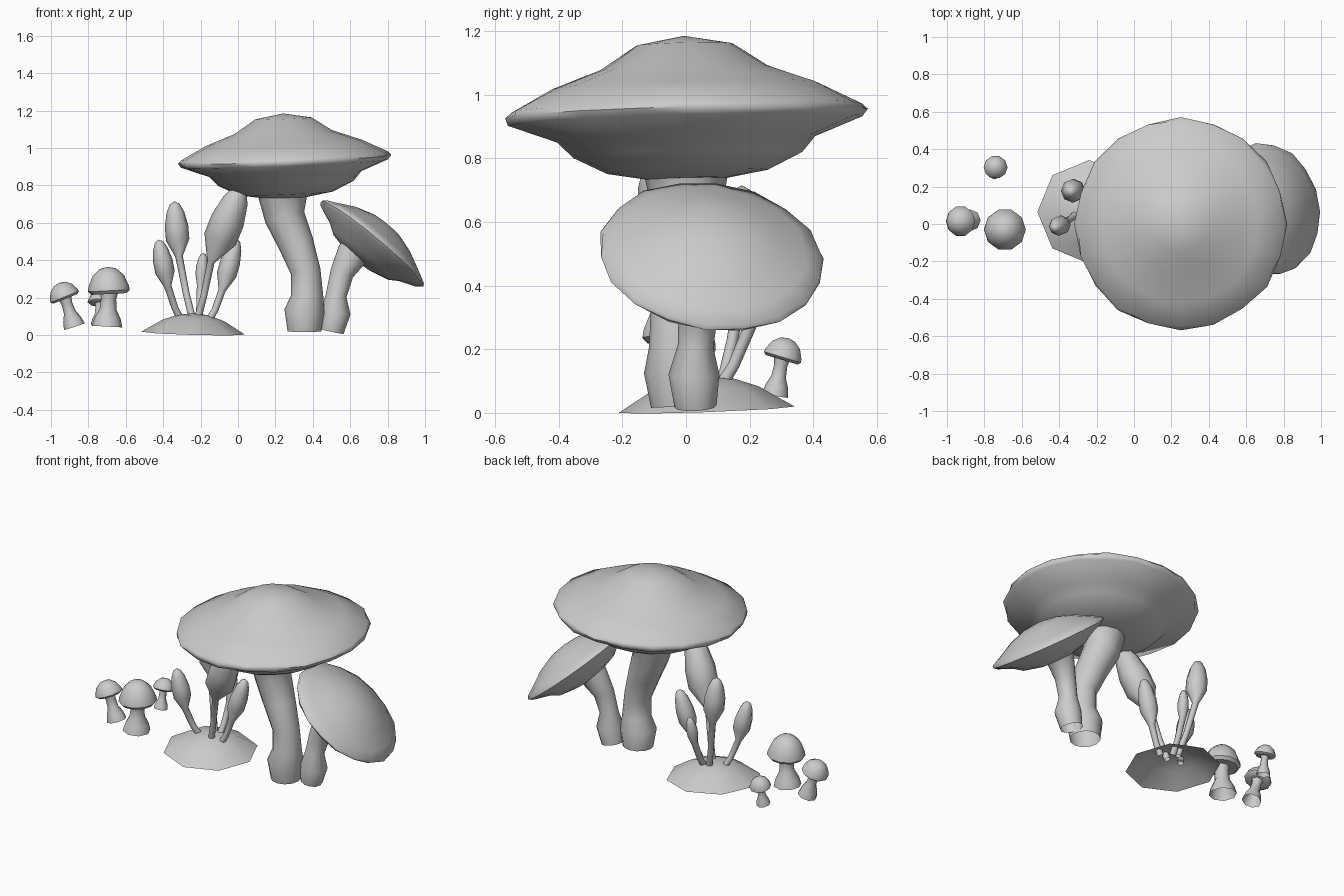
import bpy, bmesh, math
from mathutils import Vector

cube = bpy.data.objects.get("Cube")
if cube:
    bpy.data.objects.remove(cube, do_unlink=True)

GREY = (0.6, 0.6, 0.6, 1)
mat = bpy.data.materials.new("plain grey")
mat.use_nodes = True
mat.diffuse_color = GREY
bsdf = mat.node_tree.nodes["Principled BSDF"]
bsdf.inputs["Base Color"].default_value = GREY
bsdf.inputs["Roughness"].default_value = 0.8
UP = Vector((0, 0, 1))


def loft(name, rings, sides, wave=0):
    """Skin rings of (centre, axis, radius); a zero radius closes to a point."""
    bm = bmesh.new()
    loops = []
    for k, (centre, axis, radius) in enumerate(rings):
        if radius == 0:
            loops.append([bm.verts.new(centre)] * sides)
            continue
        turn = UP.rotation_difference(axis)
        loop = []
        for i in range(sides):
            a = math.tau * i / sides
            r = radius * (1 + wave * math.sin(2.4 * i + 1.7 * k))
            spoke = Vector((math.cos(a) * r, math.sin(a) * r, 0))
            loop.append(bm.verts.new(centre + turn @ spoke))
        loops.append(loop)
    for low, high in zip(loops, loops[1:]):
        for i in range(sides):
            j = (i + 1) % sides
            corners = list(dict.fromkeys((low[i], low[j], high[j], high[i])))
            bm.faces.new(corners)
    bmesh.ops.recalc_face_normals(bm, faces=bm.faces)
    mesh = bpy.data.meshes.new(name)
    bm.to_mesh(mesh)
    bm.free()
    mesh.materials.append(mat)
    obj = bpy.data.objects.new(name, mesh)
    bpy.context.collection.objects.link(obj)
    bpy.ops.object.select_all(action='DESELECT')
    obj.select_set(True)
    bpy.context.view_layer.objects.active = obj
    bpy.ops.object.shade_smooth_by_angle(angle=math.radians(50))
    return obj


def tube(name, points, sides=10):
    """Bent tube through (x, y, z, radius) points."""
    path = [Vector(p[:3]) for p in points]
    rings = []
    for i, p in enumerate(points):
        axis = path[min(i + 1, len(path) - 1)] - path[max(i - 1, 0)]
        rings.append((path[i], axis.normalized(), p[3]))
    return loft(name, rings, sides)


def turned(name, centre, axis, profile, sides, wave=0):
    """Profile of (radius, height) turned about a tilted axis."""
    axis, centre = Vector(axis).normalized(), Vector(centre)
    return loft(name, [(centre + axis * h, axis, r) for r, h in profile], sides, wave)


def bud(name, base, neck, tip, radius):
    """Thin stalk with a swollen, rounded head."""
    base, neck, tip = Vector(base), Vector(neck), Vector(tip)
    bend = base.lerp(neck, 0.5) + Vector((0, 0, -0.02))
    points = [(*base, 0.02), (*bend, 0.018), (*neck, 0.02)]
    for t, k in ((0.3, 0.95), (0.55, 0.95), (0.8, 0.72), (0.95, 0.4), (1, 0)):
        points.append((*neck.lerp(tip, t), radius * k))
    tube(name, points, 8)


def small_mushroom(name, foot, top, foot_radius, cap_axis, cap_radius, cap_height):
    """Flared stem with a rounded cap."""
    foot, top = Vector(foot), Vector(top)
    flare = ((0, 1), (0.25, 0.85), (0.5, 0.55), (0.8, 0.5), (1.1, 0.65))
    tube(name + "_stem", [(*foot.lerp(top, t), foot_radius * k) for t, k in flare], 8)
    shape = ((0, 1), (0.45, 0.9), (0.75, 0.62), (0.97, 0.15), (1.0, 0.8),
             (0.85, 0), (0.4, -0.08), (0, -0.02))
    shape = ((0, 1), (0.4, 0.92), (0.75, 0.65), (0.97, 0.22), (1, 0.05),
             (0.85, -0.08), (0.4, -0.05), (0, 0))
    turned(name + "_cap", top, cap_axis,
           [(r * cap_radius, h * cap_height) for r, h in shape], 10)


# Large mushroom
tube("large_stem", [(.355, -.02, .02, .09), (.355, -.025, .13, .107), (.37, -.03, .21, .086),
                    (.362, -.03, .34, .08), (.31, -.02, .49, .095), (.25, 0, .63, .108),
                    (.24, 0, .74, .13), (.24, 0, .79, .15)], 12)
turned("large_cap", (.25, 0, .935), (-.04, -.027, 1),
       [(0, .25), (.15, .223), (.26, .15), (.42, .093), (.555, .022), (.565, .005),
        (.555, -.018), (.41, -.075), (.36, -.125), (.25, -.178), (.12, -.2), (0, -.2)],
       20, .012)

# Leaning mushroom
tube("leaning_stem", [(.5, .03, .02, .066), (.522, .025, .12, .08), (.525, .03, .21, .056),
                      (.555, .04, .33, .063), (.61, .06, .43, .085), (.65, .07, .47, .1)], 12)
turned("leaning_cap", (.72, .08, .495), (.83, .155, 1),
       [(0, .125), (.1, .115), (.2, .082), (.3, .03), (.35, .005), (.355, -.01),
        (.34, -.025), (.25, -.06), (.2, -.095), (.1, -.12), (0, -.12)], 18, .012)

# Mound with budding stalks
turned("mound", (-.24, .065, .01), (.028, -.036, 1),
       [(.277, 0), (.165, .068), (.08, .098), (0, .106)], 8)
bud("tall_bud", (-.24, .11, .07), (-.315, .18, .42), (-.34, .175, .715), .066)
bud("left_bud", (-.3, .06, .07), (-.375, 0, .26), (-.425, -.02, .51), .055)
bud("big_bud", (-.22, .04, .07), (-.145, -.02, .39), (.02, -.1, .8), .095)
bud("tiny_bud", (-.21, .1, .07), (-.2, .2, .27), (-.185, .23, .44), .034)
bud("right_bud", (-.16, .05, .07), (-.085, .06, .24), (-.005, .08, .515), .056)

# Small mushrooms
small_mushroom("middle", (-.7, -.03, .045), (-.69, -.03, .23), .082, (-.05, 0, 1), .112, .135)
small_mushroom("outer", (-.875, .02, .045), (-.925, .015, .2), .058, (-.4, 0, 1), .082, .085)
small_mushroom("rear", (-.745, .28, .055), (-.74, .302, .172), .042, (0, .3, 1), .064, .066)
